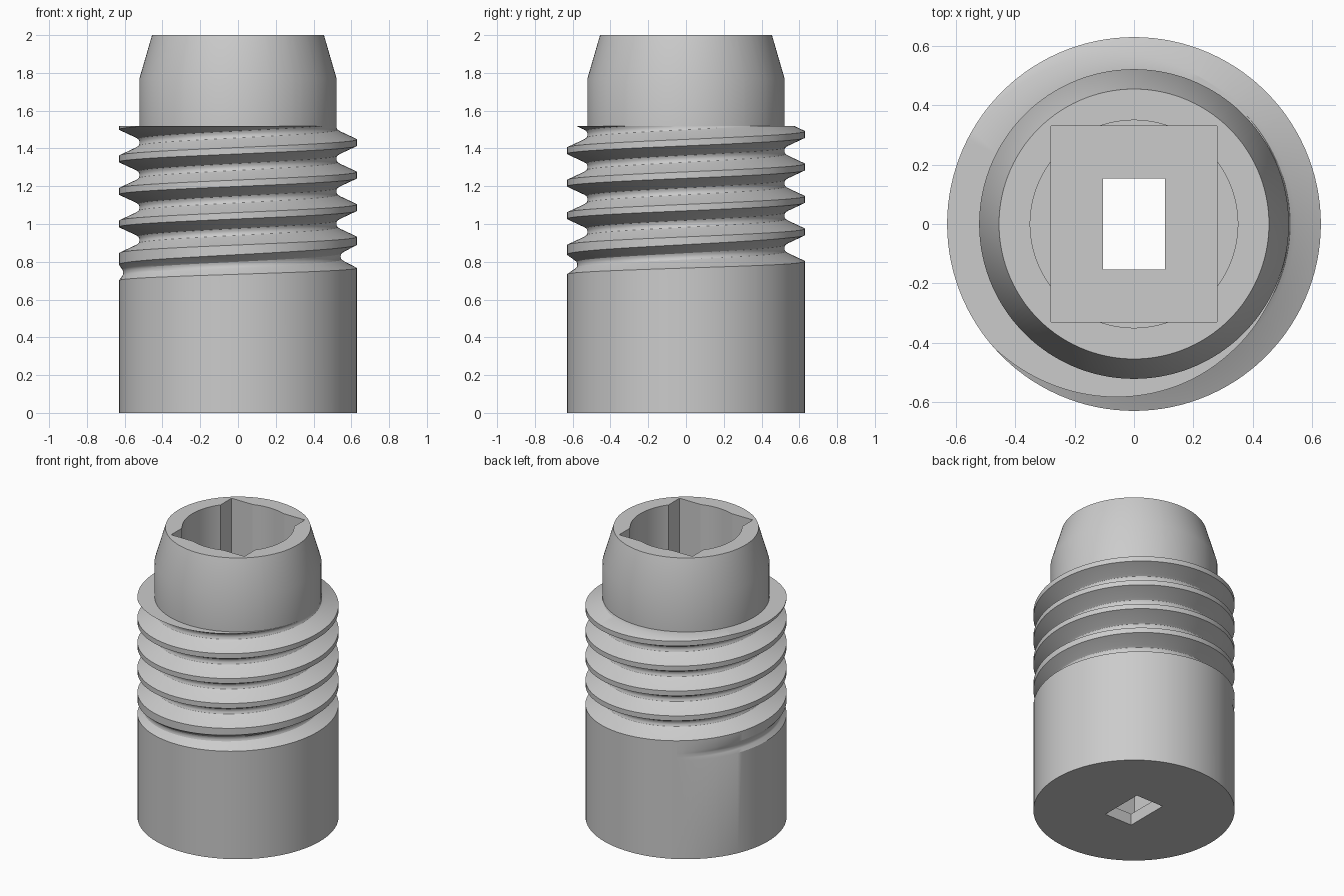
import bpy
import bmesh
from math import cos, sin, radians, pi, tau, atan2, acos, asin

if "Cube" in bpy.data.objects:
    bpy.data.objects.remove(bpy.data.objects["Cube"], do_unlink=True)

# Main sizes
BODY_R, NECK_R, TIP_R = 0.63, 0.522, 0.455
THREAD_TOP, NECK_TOP, TOP = 1.52, 1.77, 2.0
PITCH, TURNS = 0.172, 6
START = radians(120)               # where the groove begins
BORE_R, BORE_FLOOR = 0.35, 0.8
POCKET, POCKET_FLOOR = (0.28, 0.33), 0.08
HOLE = (0.105, 0.153)
# Groove section: (share of half width, share of depth)
SECTION = [(-1, 0), (-0.42, 0.8), (-0.27, 0.95), (-0.1, 1),
           (0.1, 1), (0.27, 0.95), (0.42, 0.8), (1, 0)]


def rect_radius(half, a):
    """Distance from the axis to a rectangle's edge along angle a."""
    return min(half[0] / max(abs(cos(a)), 1e-9), half[1] / max(abs(sin(a)), 1e-9))


def groove(phi):
    """Centre height, half width and depth of the groove, fading in at its start."""
    fade = min(1, (phi - START) / radians(300))
    centre = 0.743 + PITCH * (phi - pi) / tau
    return centre, 0.035 + 0.034 * fade, (BODY_R - NECK_R) * fade


def cut_depth(z, grooves):
    """Depth of the thread cut at height z."""
    for centre, half, depth in grooves:
        t = (z - centre) / half
        for (t0, d0), (t1, d1) in zip(SECTION, SECTION[1:]):
            if t0 <= t <= t1:
                return depth * (d0 + (d1 - d0) * (t - t0) / (t1 - t0))
    return 0


def column(phi):
    """Closed radial section (radius, height), up the outside and down the bore."""
    grooves = [groove(phi + tau * k) for k in range(TURNS)]
    pts = [(BODY_R, 0)]
    for centre, half, depth in grooves:
        for t, d in SECTION:
            z = centre + t * half
            r = BODY_R - depth * d
            if z > THREAD_TOP:
                z = THREAD_TOP
                r = BODY_R - cut_depth(z, grooves)
            pts.append((r, z))
    pocket, hole = rect_radius(POCKET, phi), rect_radius(HOLE, phi)
    bore = max(BORE_R, pocket)
    return pts + [(NECK_R, THREAD_TOP), (NECK_R, NECK_TOP), (TIP_R, TOP),
                  (bore, TOP), (bore, BORE_FLOOR), (pocket, BORE_FLOOR),
                  (pocket, POCKET_FLOOR), (hole, POCKET_FLOOR), (hole, 0)]


# Angles: an even ring plus the exact corners of the bore, pocket and hole
angles = [START + tau * i / 120 for i in range(121)]
for c in (atan2(POCKET[1], POCKET[0]), atan2(HOLE[1], HOLE[0]),
          acos(POCKET[0] / BORE_R), asin(POCKET[1] / BORE_R)):
    for a in (c, pi - c, pi + c, -c):
        angles.append(START + (a - START) % tau)
angles.sort()

# Threaded body swept from the sections
bm = bmesh.new()
rings = [[bm.verts.new((r * cos(a), r * sin(a), z)) for r, z in column(a)] for a in angles]
for left, right in zip(rings, rings[1:]):
    for j in range(len(left)):
        k = (j + 1) % len(left)
        bm.faces.new((left[j], right[j], right[k], left[k]))
bmesh.ops.remove_doubles(bm, verts=bm.verts, dist=1e-5)
bmesh.ops.dissolve_degenerate(bm, dist=1e-5, edges=bm.edges)
mesh = bpy.data.meshes.new("threaded_socket")
bm.to_mesh(mesh)
bm.free()
socket = bpy.data.objects.new("threaded_socket", mesh)
bpy.context.collection.objects.link(socket)

# Plain grey material
grey = bpy.data.materials.new("plain_grey")
grey.use_nodes = True
grey.diffuse_color = (0.6, 0.6, 0.6, 1)
grey.node_tree.nodes["Principled BSDF"].inputs["Base Color"].default_value = (0.6, 0.6, 0.6, 1)
mesh.materials.append(grey)

bpy.ops.object.select_all(action="DESELECT")
socket.select_set(True)
bpy.context.view_layer.objects.active = socket
bpy.ops.object.shade_smooth_by_angle(angle=radians(25))
